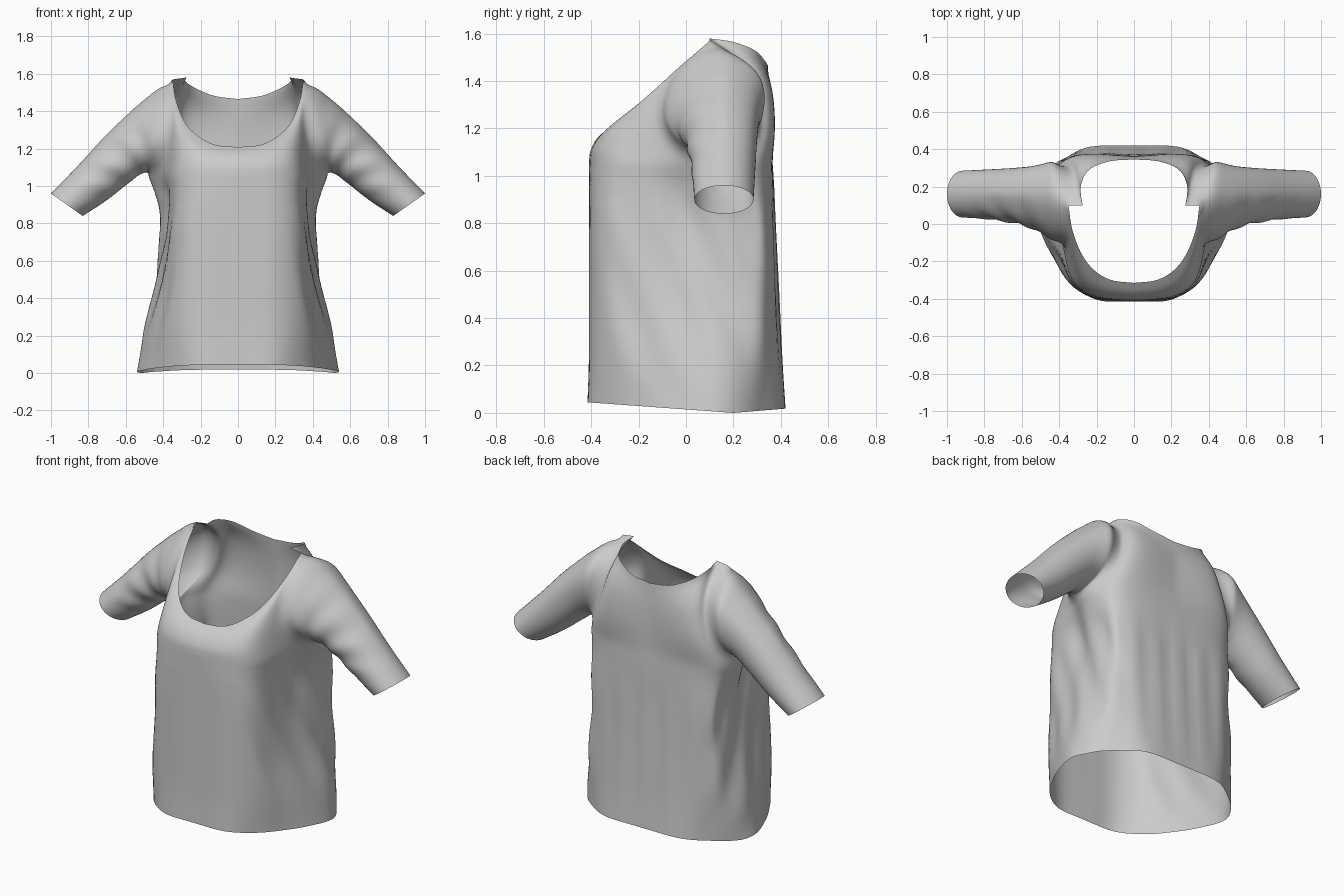
import bpy, bmesh
from math import sin, cos, pi
from mathutils import Vector

if "Cube" in bpy.data.objects:
    bpy.data.objects.remove(bpy.data.objects["Cube"])

NF, NB, NV, NS, NL = 30, 26, 24, 40, 48   # front/back columns, yoke rows, sleeve rings, body rows


def spline(pts, n):
    """n+1 samples of a Catmull-Rom curve through pts."""
    p = [Vector(q) for q in pts]
    p = [2 * p[0] - p[1]] + p + [2 * p[-1] - p[-2]]
    out = []
    for i in range(n + 1):
        t = i / n * (len(p) - 3)
        k = min(int(t), len(p) - 4)
        t -= k
        a, b, c, d = p[k:k + 4]
        out.append(0.5 * (2 * b + (c - a) * t + (2 * a - 5 * b + 4 * c - d) * t * t
                          + (3 * b - a - 3 * c + d) * t ** 3))
    return out


def coons(bottom, top, left, right, power):
    """Rows of points filling four boundary curves."""
    rows = []
    for j in range(len(left)):
        v, row = j / (len(left) - 1), []
        for i in range(len(bottom)):
            w = (i / (len(bottom) - 1)) ** power
            row.append((1 - w) * left[j] + w * right[j] + (1 - v) * bottom[i] + v * top[i]
                       - (1 - v) * ((1 - w) * bottom[0] + w * bottom[-1])
                       - v * ((1 - w) * top[0] + w * top[-1]))
        rows.append(row)
    return rows


bm = bmesh.new()


def skin(rows, closed=False):
    vs = [[bm.verts.new(p) for p in r] for r in rows]
    n = len(vs[0])
    for a, b in zip(vs, vs[1:]):
        for i in range(n if closed else n - 1):
            k = (i + 1) % n
            bm.faces.new((a[i], a[k], b[k], b[i]))


# Lower body: half cross-sections from centre front, round the side, to centre back
ARMPIT = (0.49, 0.12, 1.06)
sections = [
    (0.02, [(0, -.415), (.2, -.405), (.345, -.305), (.44, -.165), (.5, -.04),
            (.54, .11), (.5, .225), (.405, .32), (.25, .41), (0, .42)]),
    (0.22, [(0, -.41), (.2, -.4), (.345, -.315), (.43, -.16), (.475, -.03),
            (.505, .11), (.48, .235), (.405, .33), (.25, .395), (0, .405)]),
    (0.5, [(0, -.41), (.2, -.4), (.335, -.32), (.395, -.15), (.42, -.02),
           (.435, .11), (.43, .235), (.4, .335), (.25, .38), (0, .39)]),
    (0.8, [(0, -.41), (.2, -.4), (.325, -.325), (.37, -.15), (.37, -.02),
           (.405, .11), (.415, .235), (.395, .33), (.25, .37), (0, .375)]),
    (0.95, [(0, -.41), (.2, -.4), (.325, -.32), (.365, -.15), (.37, -.02),
            (.44, .11), (.435, .235), (.395, .325), (.25, .365), (0, .37)]),
    (1.06, [(0, -.41), (.2, -.395), (.33, -.315), (.375, -.15), (.41, -.01),
            ARMPIT[:2], (.455, .24), (.4, .325), (.25, .362), (0, .365)]),
]
tracks = [spline([(s[1][k][0], s[1][k][1], s[0]) for s in sections], NL) for k in range(10)]
body = []
for j in range(NL + 1):
    full = spline([t[j] for t in tracks], 9 * 30)
    row = [full[round(i * 150 / NF)] for i in range(NF)]
    row += [full[150 + round(i * 120 / NB)] for i in range(NB + 1)]
    v = j / NL
    fade = sin(pi * v)
    for p in row:
        # diagonal drape on the sides, upright folds on the back
        side = min(1, max(0, (p.x - .28) / .1))
        p.x += .007 * fade * side * sin(2 * pi * (p.y + .43 * p.z) / .21)
        if p.y > .25:
            p.y += .004 * fade * cos(2 * pi * p.x / .15)
        # hem dips toward the back
        hem = .045 * (.2 - p.y) / .62 if p.y < .2 else .018 * (p.y - .2) / .22
        p.z += (hem - .02) * max(0, 1 - v * 3)
    body.append(row)
skin(body)

# Yoke: front and back panels between chest, neckline, shoulder seam and armhole
front_row = body[-1][:NF + 1]
back_row = body[-1][NF:][::-1]
seam = spline([(.35, .1, 1.57), (.4, .125, 1.562), (.445, .15, 1.535)], 6)
neck_front = spline([(0, -.315, 1.208), (.12, -.3, 1.22), (.21, -.25, 1.265),
                     (.28, -.16, 1.335), (.33, -.03, 1.455), (.35, .1, 1.57)], NF - 6)
neck_back = spline([(0, .345, 1.465), (.13, .335, 1.483), (.24, .29, 1.53),
                    (.285, .2, 1.565), (.275, .1, 1.58)], NB - 9)
tab = spline([(.275, .1, 1.58), (.35, .1, 1.57)], 3)
arm_front = spline([ARMPIT, (.465, -.02, 1.13), (.44, -.095, 1.25),
                    (.43, -.03, 1.42), (.445, .15, 1.535)], NV)
arm_back = spline([ARMPIT, (.46, .265, 1.14), (.435, .335, 1.28),
                   (.435, .32, 1.44), (.445, .15, 1.535)], NV)
mid_front = spline([(0, -.41, 1.06), (0, -.402, 1.11), (0, -.37, 1.165), (0, -.315, 1.208)], NV)
mid_back = spline([(0, .365, 1.06), (0, .36, 1.26), (0, .345, 1.465)], NV)
skin(coons(front_row, neck_front[:-1] + seam, mid_front, arm_front, 2))
skin(coons(back_row, neck_back[:-1] + tab[:-1] + seam, mid_back, arm_back, 1.3))

# Sleeve: tube from the armhole loop to an oval cuff
loop = arm_front + arm_back[1:-1][::-1]
upper = spline([(.445, .15, 1.535), (.56, .15, 1.425), (.7, .15, 1.28), (.85, .155, 1.115), (1, .16, .96)], NS)
lower = spline([ARMPIT, (.53, .13, 1.05), (.6, .15, 1.0), (.7, .155, .925), (.83, .16, .84)], NS)
depth = spline([(-.095, .335, 0), (-.035, .312, 0), (.005, .3, 0), (.025, .292, 0), (.035, .285, 0)], NS)


def oval(j, i):
    a = i * pi / NV
    p = (upper[j] + lower[j]) / 2 - (upper[j] - lower[j]) / 2 * cos(a)
    p.y = (depth[j].x + depth[j].y) / 2 - (depth[j].y - depth[j].x) / 2 * sin(a)
    return p


sleeve = []
for j in range(NS + 1):
    t, ring = j / NS, []
    for i in range(2 * NV):
        p = oval(j, i) + (loop[i] - oval(0, i)) * (1 - t) ** 2
        # bunched creases on the front, strongest near the body
        a = i * pi / NV
        crease = max(0, sin(a)) * sin(pi * t) * (1 - t) * sin(26 * t + 4 * cos(a))
        ring.append(p + (p - (upper[j] + lower[j]) / 2) * .12 * crease)
    sleeve.append(ring)
skin(sleeve, closed=True)

# Weld the panels and relax the seams, leaving open edges alone; the zone narrows each pass
bmesh.ops.remove_doubles(bm, verts=bm.verts, dist=.0008)
bmesh.ops.recalc_face_normals(bm, faces=bm.faces)
for n in range(14):
    soft = [v for v in bm.verts if not v.is_boundary
            and v.co.z > .78 + .017 * n and v.co.x < .72 - .018 * n]
    bmesh.ops.smooth_vert(bm, verts=soft, factor=.5, use_axis_x=True, use_axis_y=True, use_axis_z=True)
for f in bm.faces:
    f.smooth = True

# Mirror to the other half
mesh = bpy.data.meshes.new("shirt")
bm.to_mesh(mesh)
bm.free()
shirt = bpy.data.objects.new("shirt", mesh)
bpy.context.collection.objects.link(shirt)
mirror = shirt.modifiers.new("mirror", 'MIRROR')
mirror.use_clip = True
mirror.merge_threshold = .001
